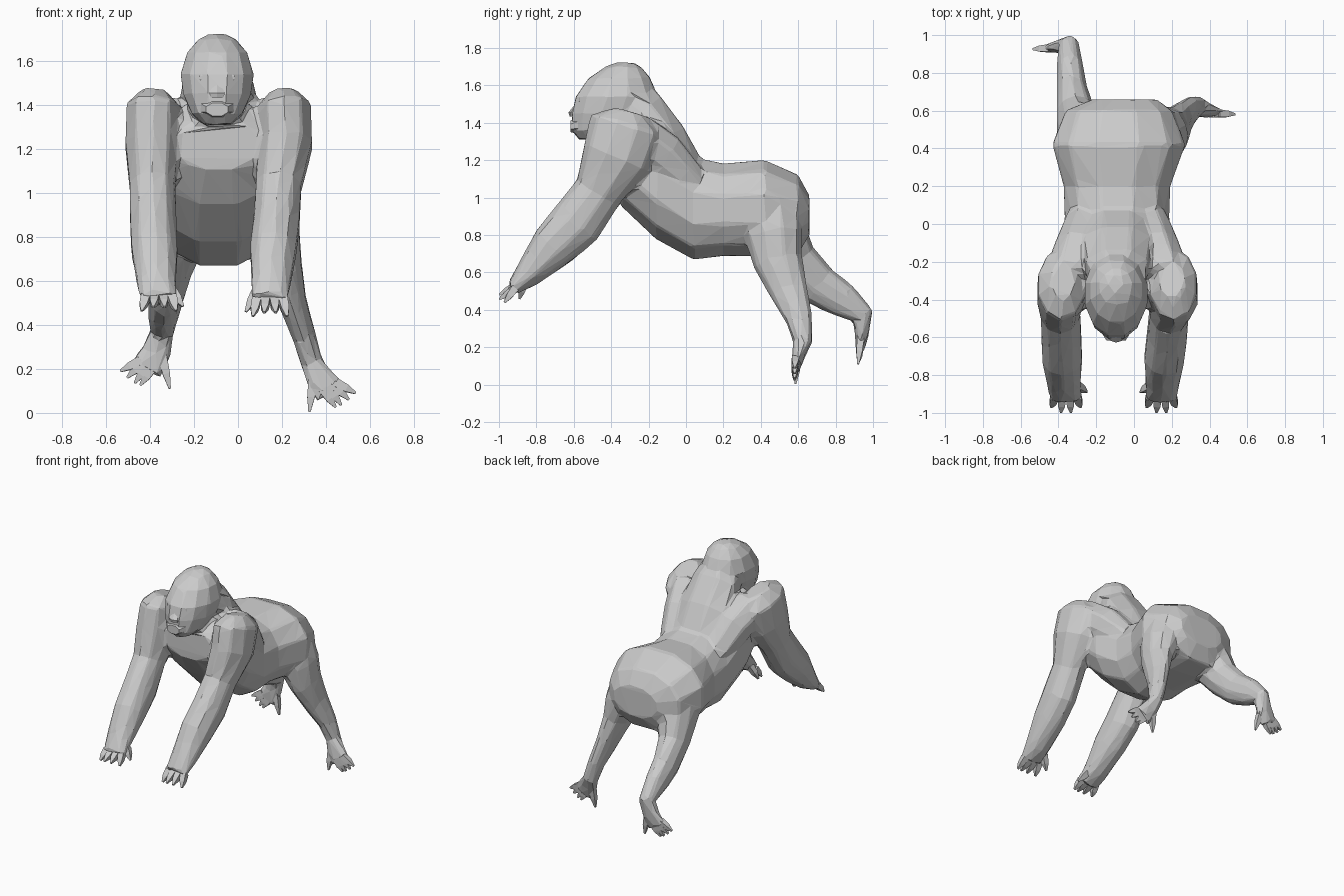
import bpy, bmesh
from math import cos, sin, pi, copysign
from mathutils import Vector

if "Cube" in bpy.data.objects:
    bpy.data.objects.remove(bpy.data.objects["Cube"])

MID = -0.09   # body centre line, the pose is slightly off centre


def loft(name, rings, sides=8, axis=None, square=1.0):
    """Skin rings (x, y, z, half width, half depth); axis fixes the section plane."""
    bm = bmesh.new()
    pts = [Vector(r[:3]) for r in rings]
    loops = []
    for i, r in enumerate(rings):
        t = Vector(axis) if axis else pts[min(i + 1, len(pts) - 1)] - pts[max(i - 1, 0)]
        t.normalize()
        side = Vector((1, 0, 0))
        side = (side - t * side.dot(t)).normalized()
        up = t.cross(side)
        loop = []
        for k in range(sides):
            a = 2 * pi * (k + 0.5) / sides
            u, v = [copysign(abs(c) ** square, c) / cos(pi / sides) for c in (cos(a), sin(a))]
            loop.append(bm.verts.new(pts[i] + side * u * r[3] + up * v * r[4]))
        loops.append(loop)
    for A, B in zip(loops, loops[1:]):
        for k in range(sides):
            j = (k + 1) % sides
            bm.faces.new((A[k], A[j], B[j], B[k]))
    bm.faces.new(loops[0])
    bm.faces.new(loops[-1])
    bmesh.ops.recalc_face_normals(bm, faces=bm.faces)
    me = bpy.data.meshes.new(name)
    bm.to_mesh(me)
    bm.free()
    ob = bpy.data.objects.new(name, me)
    bpy.context.collection.objects.link(ob)
    return ob


def digits(name, roots, tips, r):
    """Tapered four-sided fingers or toes, each with a knuckle."""
    for n, (a, b) in enumerate(zip(roots, tips), 1):
        a, b = Vector(a), Vector(b)
        m = a.lerp(b, 0.55)
        loft(f"{name}_{n}", [(*a, r, r), (*m, r * .85, r * .8), (*b, r * .25, r * .25)], 4)


body = []   # overlapping masses, fused into one skin below

# Torso: y, bottom, top, centre x, half width
torso = [(.66, .80, 1.01, -.05, .17), (.60, .70, 1.12, -.08, .28), (.42, .69, 1.20, -.08, .35),
         (.20, .69, 1.18, -.09, .28), (.04, .67, 1.215, -.09, .275), (-.16, .78, 1.38, -.09, .30),
         (-.34, .95, 1.43, -.09, .27), (-.45, 1.11, 1.33, -.09, .19)]
body.append(loft("torso", [(x, y, (b + t) / 2, w, (t - b) / 2) for y, b, t, x, w in torso],
                 12, (0, 1, 0), .88))

# Sloping neck and upper back muscle
body.append(loft("neck", [(MID, .05, 1.12, .17, .07), (MID, -.10, 1.31, .18, .11),
                          (MID, -.23, 1.46, .165, .125), (MID, -.33, 1.54, .13, .12)], 8))

# Head: z, front y, back y, half width
head = [(1.31, -.575, -.44, .06), (1.36, -.615, -.30, .115), (1.45, -.61, -.18, .155),
        (1.54, -.59, -.15, .167), (1.64, -.52, -.19, .137), (1.70, -.43, -.24, .085),
        (1.722, -.37, -.28, .04)]
body.append(loft("head", [(MID - .005, (f + b) / 2, z, w, (b - f) / 2) for z, f, b, w in head],
                 12, (0, 0, -1)))

# Arms: right x, left x, y, z, half width, half depth
arm = [(-.375, .20, -.30, 1.455, .065, .09), (-.385, .21, -.32, 1.385, .122, .19),
       (-.39, .215, -.37, 1.22, .122, .18), (-.39, .185, -.47, 1.03, .103, .125),
       (-.385, .175, -.585, .865, .105, .138), (-.38, .16, -.71, .74, .105, .12),
       (-.37, .15, -.85, .585, .088, .07), (-.36, .145, -.925, .515, .082, .038)]
for side, col in (("right", 0), ("left", 1)):
    body.append(loft(side + "_arm", [(r[col], *r[2:]) for r in arm], 10))
    s = -1 if col == 0 else 1
    # Shoulder muscle bridging arm and back
    body.append(loft(side + "_shoulder", [(MID + s * .16, .03, 1.08, .10, .09),
                                          (MID + s * .20, -.13, 1.23, .125, .125),
                                          (MID + s * .26, -.28, 1.34, .12, .12)], 8))

# Right leg kicked back, left leg standing
body.append(loft("right_leg", [(-.26, .44, .92, .14, .15), (-.28, .49, .81, .13, .15),
                               (-.31, .58, .66, .10, .12), (-.33, .71, .53, .08, .108),
                               (-.34, .84, .45, .068, .092), (-.345, .945, .37, .053, .06),
                               (-.375, .94, .27, .07, .036), (-.42, .93, .195, .078, .026)], 10))
body.append(loft("left_leg", [(.12, .46, .92, .13, .15), (.165, .47, .80, .12, .15),
                              (.205, .49, .66, .087, .128), (.25, .55, .50, .062, .10),
                              (.30, .605, .35, .053, .07), (.335, .625, .23, .05, .05),
                              (.375, .60, .15, .068, .034), (.42, .59, .095, .075, .025)], 10))

# Fuse the masses into one low-poly faceted skin
bpy.ops.object.select_all(action="DESELECT")
for ob in body:
    ob.select_set(True)
skin = body[0]
bpy.context.view_layer.objects.active = skin
bpy.ops.object.join()
skin.name = "ape_body"
remesh = skin.modifiers.new("fuse", "REMESH")
remesh.mode = "VOXEL"
remesh.voxel_size = 0.014
smooth = skin.modifiers.new("soften", "SMOOTH")
smooth.factor, smooth.iterations = 0.5, 8
reduce = skin.modifiers.new("facets", "DECIMATE")
reduce.ratio = 0.025

# Face: small nose and brow
loft("nose", [(-.095, -.575, 1.50, .015, .015), (-.095, -.605, 1.455, .035, .02),
              (-.095, -.605, 1.435, .03, .015)], 6, (0, 0, -1))
loft("muzzle", [(-.095, -.57, 1.39, .08, .05), (-.095, -.618, 1.38, .05, .03)], 8, (0, 1, 0))
for s, n in ((-1, "right"), (1, "left")):
    loft(n + "_brow", [(-.095, -.58, 1.52, .02, .02), (-.095 + s * .06, -.57, 1.525, .02, .015)],
         6, (0, 1, .01))

# Fingers
for side, col, dz in (("right", 0, .01), ("left", 1, -.015)):
    s = 1 if col == 0 else -1          # inward direction
    x = arm[-1][col]
    offs = (-.06, -.02, .02, .06)
    roots = [(x + o, -.915, .522 + dz / 2) for o in offs] + [(x + s * .06, -.86, .555)]
    tips = [(x + o * 1.3, -.97 - e, .455 + dz + e * .6) for o, e in zip(offs, (0, .028, .028, 0))]
    tips.append((x + s * .11, -.89, .475 + dz))
    digits(side + "_finger", roots, tips, .021)

# Toes fan outwards, with an opposed big toe
fan = [(.045, .135, -.025), (.03, .105, -.055), (.01, .07, -.08), (-.015, .045, -.09)]
for side, s, c, inner, end in (("right", -1, (-.40, .93, .215), (-.345, .935, .26), (-.31, .92, .11)),
                               ("left", 1, (.40, .585, .115), (.34, .60, .15), (.325, .585, .004))):
    c = Vector(c)
    roots = [c + Vector((s * a, 0, a * .5)) for a, b, z in fan] + [inner]
    tips = [c + Vector((s * b, -.005, z)) for a, b, z in fan] + [end]
    digits(side + "_toe", roots, tips, .02)
